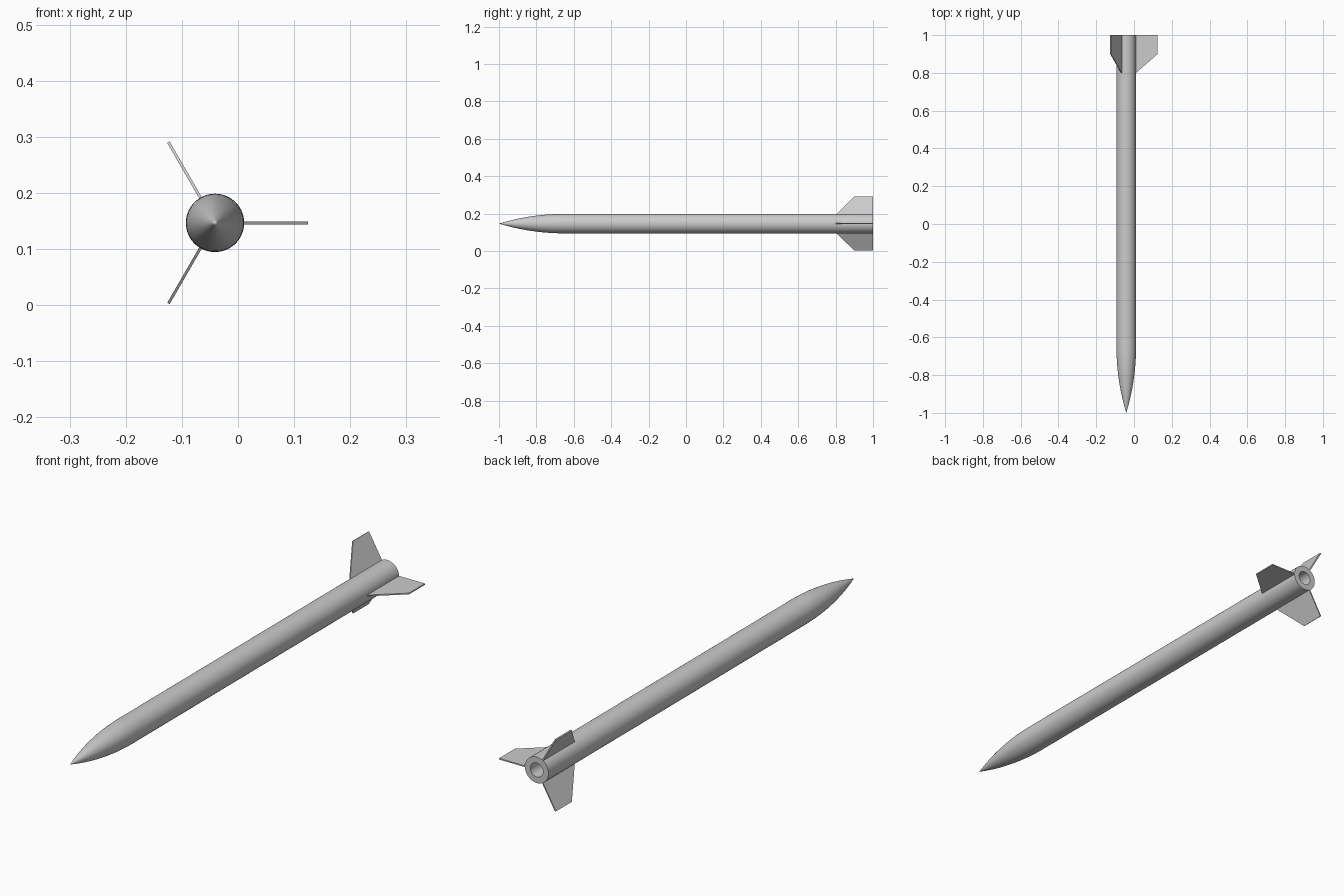
import bpy, bmesh, math
from mathutils import Matrix

cube = bpy.data.objects.get("Cube")
if cube:
    bpy.data.objects.remove(cube, do_unlink=True)

AXIS_X, AXIS_Z = -0.041, 0.1465
RADIUS, BORE = 0.052, 0.028
NOSE_END, TAIL = -0.65, 1.0

grey = bpy.data.materials.new("light grey")
grey.use_nodes = True
colour = (0.6, 0.6, 0.6, 1)
grey.diffuse_color = colour
grey.node_tree.nodes["Principled BSDF"].inputs["Base Color"].default_value = colour


def finish(bm, name):
    bmesh.ops.recalc_face_normals(bm, faces=bm.faces)
    mesh = bpy.data.meshes.new(name)
    bm.to_mesh(mesh)
    bm.free()
    obj = bpy.data.objects.new(name, mesh)
    obj.location = (AXIS_X, 0, AXIS_Z)
    mesh.materials.append(grey)
    bpy.context.collection.objects.link(obj)
    return obj


# Body: ogive nose, straight tube, flat tail ring and blind engine bore
steps = 20
length = NOSE_END + 1
arc = (RADIUS ** 2 + length ** 2) / (2 * RADIUS)
profile = []
for i in range(steps + 1):
    d = length * i / steps
    r = math.sqrt(arc ** 2 - (length - d) ** 2) + RADIUS - arc
    profile.append((max(r, 0), -1 + d))
profile += [(RADIUS, TAIL), (BORE, TAIL), (BORE, TAIL - 0.3), (0, TAIL - 0.3)]

bm = bmesh.new()
verts = [bm.verts.new((r, y, 0)) for r, y in profile]
edges = [bm.edges.new(pair) for pair in zip(verts, verts[1:])]
bmesh.ops.spin(bm, geom=verts + edges, cent=(0, 0, 0), axis=(0, 1, 0),
               angle=math.tau, steps=64, use_duplicate=False)
bmesh.ops.remove_doubles(bm, verts=bm.verts, dist=0.00001)
body = finish(bm, "body_tube")
bpy.context.view_layer.objects.active = body
body.select_set(True)
bpy.ops.object.shade_smooth_by_angle(angle=math.radians(30))
body.select_set(False)

# Three swept fins around the tail, roots tucked just inside the tube
outline = [(RADIUS - 0.004, 0.8), (RADIUS, 0.8), (0.166, 0.9),
           (0.166, TAIL), (RADIUS - 0.004, TAIL)]
thickness = 0.005
for index, name in enumerate(("left_fin", "upper_right_fin", "lower_right_fin")):
    bm = bmesh.new()
    face = bm.faces.new([bm.verts.new((r, y, -thickness / 2)) for r, y in outline])
    side = bmesh.ops.extrude_face_region(bm, geom=[face])["geom"]
    bmesh.ops.translate(bm, vec=(0, 0, thickness),
                        verts=[v for v in side if isinstance(v, bmesh.types.BMVert)])
    turn = Matrix.Rotation(-index * math.tau / 3, 4, "Y")
    bmesh.ops.transform(bm, matrix=turn, verts=bm.verts)
    finish(bm, name)
